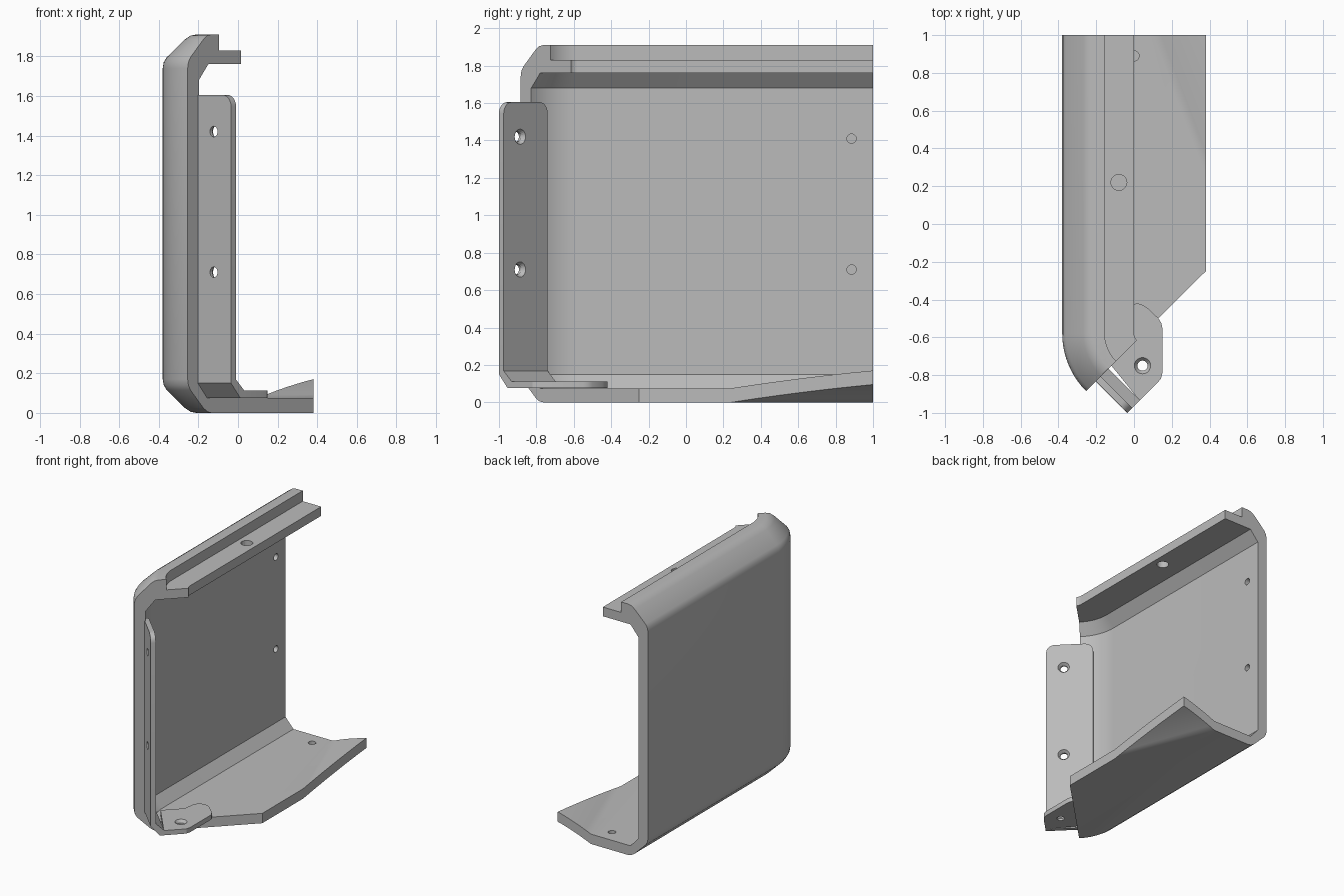
import bpy, bmesh, math
from mathutils import Vector, Matrix

if "Cube" in bpy.data.objects:
    bpy.data.objects.remove(bpy.data.objects["Cube"])

grey = bpy.data.materials.new("plain_grey")
grey.diffuse_color = (0.5, 0.5, 0.5, 1)
grey.use_nodes = True
grey.node_tree.nodes["Principled BSDF"].inputs["Base Color"].default_value = grey.diffuse_color
R2 = math.sqrt(0.5)


def finish(name, bm):
    bmesh.ops.remove_doubles(bm, verts=bm.verts, dist=1e-4)
    bmesh.ops.dissolve_limit(bm, angle_limit=0.005, verts=bm.verts, edges=bm.edges)
    bmesh.ops.recalc_face_normals(bm, faces=bm.faces)
    me = bpy.data.meshes.new(name)
    bm.to_mesh(me)
    bm.free()
    ob = bpy.data.objects.new(name, me)
    bpy.context.collection.objects.link(ob)
    me.materials.append(grey)
    return ob


def prism(bm, base, offset, skip=()):
    """Extrude a closed outline by an offset, optionally leaving out side faces."""
    off = Vector(offset)
    a = [bm.verts.new(p) for p in base]
    b = [bm.verts.new(Vector(p) + off) for p in base]
    bm.faces.new(a)
    bm.faces.new(b)
    n = len(a)
    for i in range(n):
        if i not in skip:
            j = (i + 1) % n
            bm.faces.new((a[i], a[j], b[j], b[i]))


def drill(ob, holes):
    """holes: (centre, axis, depth, radius at start, radius at end)"""
    bm = bmesh.new()
    for c, axis, depth, r1, r2 in holes:
        ax = Vector(axis).normalized()
        m = Matrix.Translation(Vector(c)) @ ax.to_track_quat('Z', 'Y').to_matrix().to_4x4()
        bmesh.ops.create_cone(bm, cap_ends=True, segments=20, radius1=r1, radius2=r2,
                              depth=depth, matrix=m)
    cut = finish(ob.name + "_hole_cutter", bm)
    cut.hide_render = True
    cut.hide_viewport = True
    mod = ob.modifiers.new("holes", 'BOOLEAN')
    mod.operation = 'DIFFERENCE'
    mod.solver = 'EXACT'
    mod.use_self = True
    mod.object = cut


def smooth(ob):
    bpy.ops.object.select_all(action='DESELECT')
    ob.select_set(True)
    bpy.context.view_layer.objects.active = ob
    bpy.ops.object.shade_smooth_by_angle(angle=math.radians(25))


# Shell: floor flap with a lifted corner
CX, CY = 0.05, -0.58
bm = bmesh.new()
prism(bm, [(CX, CY, 0), (0.38, CY + 0.33, 0), (0.38, 1, 0), (CX, 1, 0)], (0, 0, 0.075), skip=(3,))
fold = Vector((0.10, 1, 0))
nrm = Vector((0.76, 0.28, 0)).normalized()
dmax = (Vector((0.38, 1, 0)) - fold).dot(nrm)
for k in range(6):
    bmesh.ops.bisect_plane(bm, geom=bm.verts[:] + bm.edges[:] + bm.faces[:],
                           plane_co=fold + nrm * dmax * k / 6, plane_no=nrm)
for v in bm.verts:
    t = max(0, (v.co - fold).dot(nrm) / dmax)
    v.co.z += 0.095 * t * (1.25 - 0.25 * t)

# Shell: C-shaped section swept straight, then round a 45 degree bend
section = [(CX, 0), (-0.21, 0), (-0.24, 0.006), (-0.268, 0.025), (-0.36, 0.115), (-0.375, 0.14),
           (-0.38, 0.17), (-0.38, 1.74), (-0.375, 1.77), (-0.36, 1.795), (-0.268, 1.885),
           (-0.24, 1.904), (-0.21, 1.91), (-0.155, 1.91), (-0.155, 1.83), (0, 1.83), (0, 1.76),
           (-0.233, 1.76), (-0.30, 1.68), (-0.30, 0.15), (-0.233, 0.075), (CX, 0.075)]
rings = [[bm.verts.new((x, 1, z)) for x, z in section]]
for k in range(11):
    a = math.radians(45) * k / 10
    rings.append([bm.verts.new((CX + (x - CX) * math.cos(a), CY + (x - CX) * math.sin(a), z))
                  for x, z in section])
bm.faces.new(rings[0])
bm.faces.new(rings[-1])
for p, q in zip(rings, rings[1:]):
    for i in range(len(section) - 1):
        bm.faces.new((p[i], p[i + 1], q[i + 1], q[i]))
shell = finish("shell", bm)
drill(shell, [((-0.08, 0.22, 1.8), (0, 0, 1), 0.2, 0.042, 0.042),
              ((0, 0.89, 0.08), (0, 0, 1), 0.09, 0.027, 0.027),
              ((-0.30, 0.885, 1.41), (1, 0, 0), 0.09, 0.025, 0.025),
              ((-0.30, 0.885, 0.71), (1, 0, 0), 0.09, 0.025, 0.025)])
smooth(shell)

# Bracket: frame with u along the plate, n pointing inwards
O = Vector((-0.5175, -0.5175, 0))
U, N = Vector((R2, -R2, 0)), Vector((R2, R2, 0))


def at(u, n, z):
    return O + U * u + N * n + Vector((0, 0, z))


U0, U1, ZB, ZT, RAD = 0.495 * R2, 0.965 * R2, 0.16, 1.605, 0.06
outline = [(U0, ZB), (U1, ZB)]
for cu, start in ((U1 - RAD, 0), (U0 + RAD, 90)):
    for k in range(7):
        a = math.radians(start + 15 * k)
        outline.append((cu + RAD * math.cos(a), ZT - RAD + RAD * math.sin(a)))
bm = bmesh.new()
prism(bm, [at(u, 0, z) for u, z in outline], N * 0.036)
plate = finish("bracket_plate", bm)
holes = []
for z in (0.71, 1.42):
    holes.append((at(0.79 * R2, 0.018, z), N, 0.2, 0.027, 0.027))
    holes.append((at(0.79 * R2, 0.031, z), N, 0.03, 0.027, 0.048))
drill(plate, holes)
smooth(plate)

# Bracket: sloped bend joining plate and tab
bm = bmesh.new()
bend = [(0, ZB), (0, 0.15), (0.065, 0.076), (0.095, 0.076), (0.095, 0.112), (0.036, 0.168), (0.036, ZB)]
prism(bm, [at(U0, n, z) for n, z in bend], U * (U1 - U0))
finish("bracket_bend", bm)

# Bracket: foot tab lying on the floor
tab_outline = [(0.03, -0.935), (0.125, -0.84), (0.142, -0.82), (0.15, -0.79), (0.15, -0.55), (0.145, -0.525),
               (0.13, -0.50), (0.075, -0.448), (0.05, -0.43), (0.02, -0.42), (-0.005, -0.425),
               (-0.035, -0.445), (-0.05, -0.48), (-0.06, -0.555), (-0.18, -0.675)]
bm = bmesh.new()
prism(bm, [(x, y, 0.076) for x, y in tab_outline], (0, 0, 0.036))
tab = finish("bracket_tab", bm)
drill(tab, [((0.045, -0.75, 0.09), (0, 0, 1), 0.2, 0.027, 0.027),
            ((0.045, -0.75, 0.106), (0, 0, 1), 0.03, 0.027, 0.05)])
smooth(tab)
